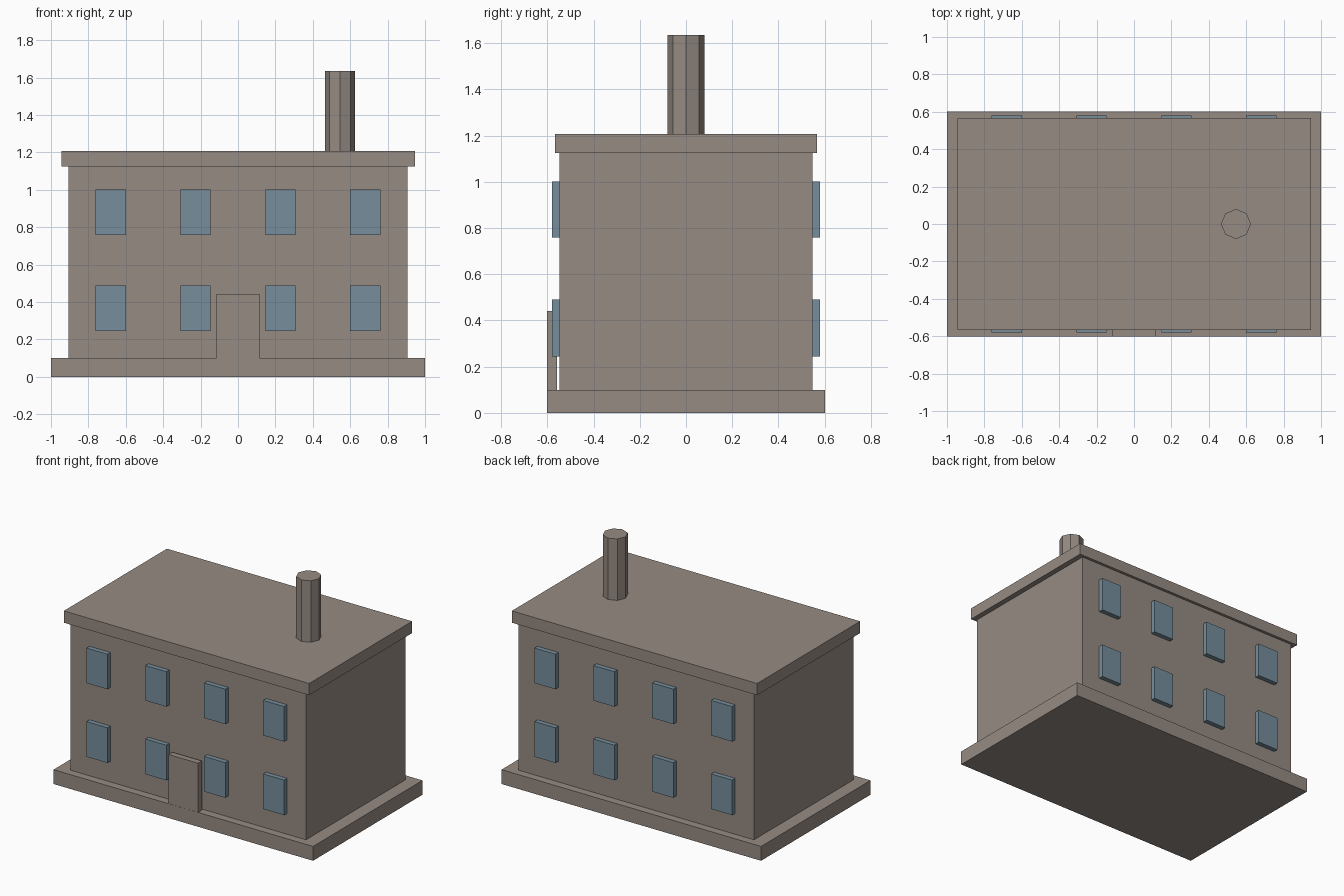
import bpy

cube = bpy.data.objects.get("Cube")
if cube:
    bpy.data.objects.remove(cube, do_unlink=True)


def make_material(name, rgb):
    mat = bpy.data.materials.new(name)
    mat.use_nodes = True
    mat.diffuse_color = (*rgb, 1)
    mat.node_tree.nodes["Principled BSDF"].inputs["Base Color"].default_value = (*rgb, 1)
    return mat


stone = make_material("warm grey stone", (0.305, 0.258, 0.227))
glass = make_material("blue grey glass", (0.18, 0.27, 0.33))


def box(name, mat, x, y, z):
    """Box spanning the (low, high) pairs x, y and z."""
    bpy.ops.mesh.primitive_cube_add(
        size=1, location=[(a + b) / 2 for a, b in (x, y, z)])
    obj = bpy.context.object
    obj.name = name
    obj.scale = [b - a for a, b in (x, y, z)]
    bpy.ops.object.transform_apply(location=False, rotation=False, scale=True)
    obj.data.materials.append(mat)
    return obj


# Main masses
box("base_slab", stone, (-1, 1), (-0.602, 0.602), (0, 0.1))
box("walls", stone, (-0.907, 0.907), (-0.547, 0.547), (0.1, 1.125))
box("flat_roof", stone, (-0.945, 0.945), (-0.567, 0.567), (1.125, 1.207))

# Door panel, standing just clear of the front wall
box("front_door", stone, (-0.114, 0.114), (-0.601, -0.559), (0.1, 0.442))

# Two rows of four windows on the front and back
for side, sign in (("front", -1), ("back", 1)):
    y = sorted((sign * 0.545, sign * 0.58))
    for floor, z in (("lower", (0.245, 0.49)), ("upper", (0.758, 1.002))):
        for i in range(4):
            cx = (i - 1.5) * 0.454
            box(f"{side}_{floor}_window_{i + 1}", glass,
                (cx - 0.081, cx + 0.081), y, z)

# Octagonal chimney
bpy.ops.mesh.primitive_cylinder_add(
    vertices=8, radius=0.08, depth=0.43, location=(0.545, 0, 1.42))
chimney = bpy.context.object
chimney.name = "chimney"
chimney.data.materials.append(stone)
